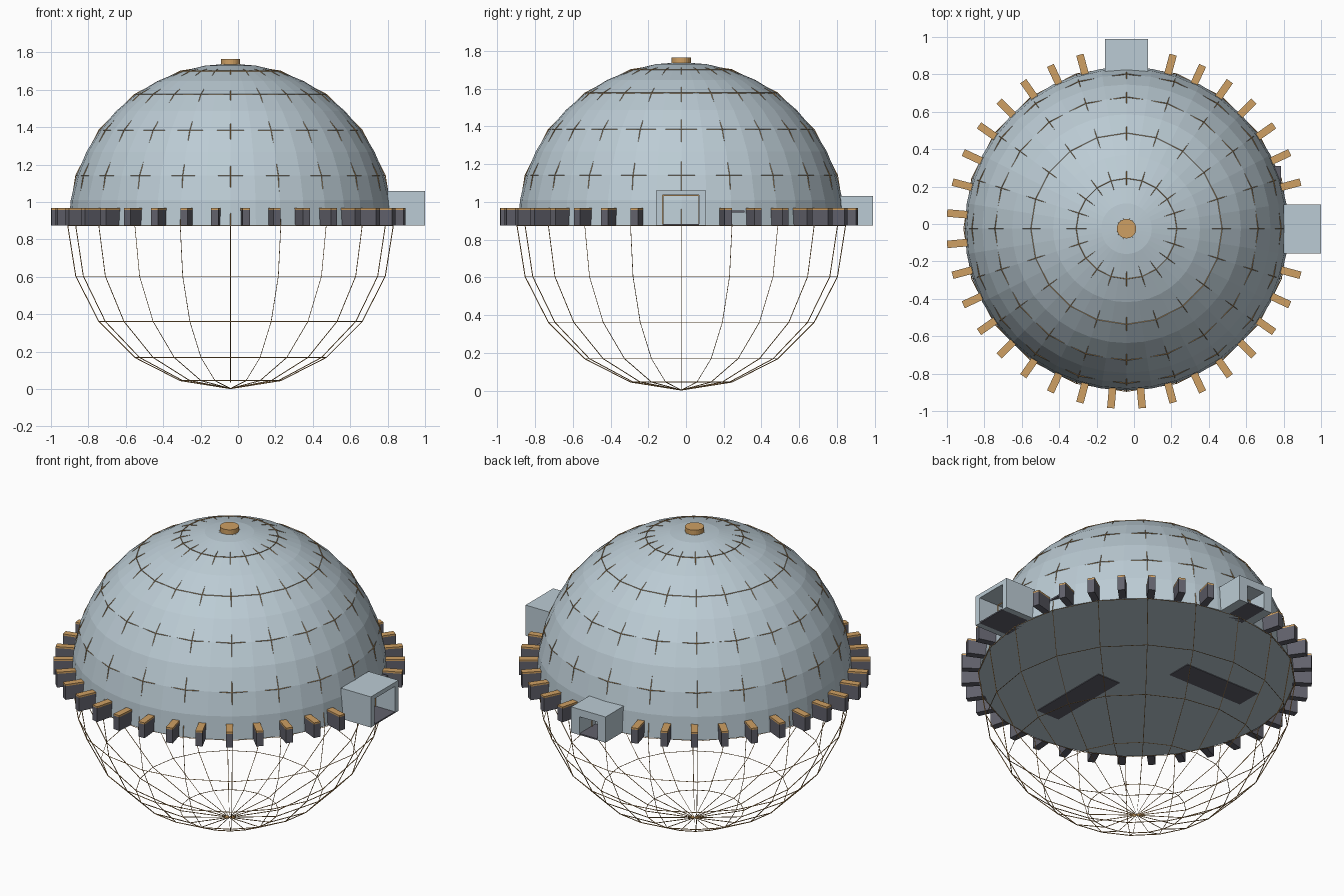
import bpy, bmesh
from math import radians
from mathutils import Matrix, Vector

cube = bpy.data.objects.get("Cube")
if cube:
    bpy.data.objects.remove(cube, do_unlink=True)

CENTRE = Vector((-0.04, -0.025, 0.8725))
BASE = 0.875


def material(name, rgb):
    m = bpy.data.materials.new(name)
    m.use_nodes = True
    m.diffuse_color = (*rgb, 1)
    m.node_tree.nodes["Principled BSDF"].inputs["Base Color"].default_value = (*rgb, 1)
    return m


SHELL = material("pale_blue_grey", (0.50, 0.60, 0.66))
COPPER = material("copper", (0.62, 0.35, 0.125))
DARK = material("dark_grey", (0.12, 0.12, 0.148))


def finish(name, bm, *mats):
    mesh = bpy.data.meshes.new(name)
    bmesh.ops.recalc_face_normals(bm, faces=bm.faces)
    bm.to_mesh(mesh)
    bm.free()
    for m in mats:
        mesh.materials.append(m)
    ob = bpy.data.objects.new(name, mesh)
    bpy.context.collection.objects.link(ob)
    return ob


def add_box(bm, lo, hi, turn=Matrix()):
    lo, hi = Vector(lo), Vector(hi)
    place = Matrix.Translation((lo + hi) / 2) @ Matrix.Diagonal((*(hi - lo), 1))
    return bmesh.ops.create_cube(bm, size=1, matrix=turn @ place)["verts"]


def box(name, lo, hi, mat):
    bm = bmesh.new()
    add_box(bm, lo, hi)
    return finish(name, bm, mat)


# Half-sphere shell closed by a flat floor
bm = bmesh.new()
bmesh.ops.create_uvsphere(bm, u_segments=40, v_segments=20, radius=0.865)
bmesh.ops.delete(bm, geom=[v for v in bm.verts if v.co.z < -0.01], context="VERTS")
bmesh.ops.contextual_create(bm, geom=[e for e in bm.edges if e.is_boundary])
bmesh.ops.translate(bm, verts=bm.verts, vec=(CENTRE.x, CENTRE.y, BASE))
finish("dome", bm, SHELL)

# Full cage of thin rods
bm = bmesh.new()
bmesh.ops.create_uvsphere(bm, u_segments=20, v_segments=10, radius=0.87)
bmesh.ops.translate(bm, verts=bm.verts, vec=CENTRE)
cage = finish("wire_cage", bm, COPPER)
wire = cage.modifiers.new("rods", "WIREFRAME")
wire.thickness = 0.005
wire.use_even_offset = False

# Cap on the crown
bm = bmesh.new()
bmesh.ops.create_cone(bm, cap_ends=True, segments=24, radius1=0.052, radius2=0.052,
                      depth=0.035, matrix=Matrix.Translation((CENTRE.x, CENTRE.y, 1.7475)))
finish("crown_cap", bm, COPPER)

# Ring of radial blocks with copper tops, left out at the two porches
bm = bmesh.new()
for angle in range(5, 360, 10):
    if angle in (5, 85, 95, 355):
        continue
    turn = Matrix.Translation((CENTRE.x, CENTRE.y, 0)) @ Matrix.Rotation(radians(angle), 4, "Z")
    add_box(bm, (0.855, -0.02, BASE), (0.963, 0.02, 0.957), turn)
    cap = add_box(bm, (0.855, -0.02, 0.957), (0.963, 0.02, 0.967), turn)
    for f in {f for v in cap for f in v.link_faces}:
        f.material_index = 1
finish("rim_blocks", bm, DARK, COPPER)


def porch(name, angle, half, door, top, lintel, inner, outer, middle):
    """Open passage: two walls, a roof and a dark floor, facing along the angle."""
    turn = Matrix.Translation(middle) @ Matrix.Rotation(radians(angle), 4, "Z")
    bm = bmesh.new()
    for lo, hi in ((-half, -door), (door, half)):
        add_box(bm, (inner, lo, BASE), (outer, hi, lintel), turn)
    add_box(bm, (inner, -half, lintel), (outer, half, top), turn)
    finish(name + "_walls", bm, SHELL)
    bm = bmesh.new()
    add_box(bm, (inner, -door, BASE), (outer, door, BASE + 0.008), turn)
    finish(name + "_floor", bm, DARK)
    # Slim copper lining around the inner doorway
    bm = bmesh.new()
    trim = 0.004
    depth = inner + 0.07
    for lo, hi in ((-door, trim - door), (door - trim, door)):
        add_box(bm, (depth, lo, BASE), (depth + trim, hi, lintel), turn)
    add_box(bm, (depth, -door, lintel - trim), (depth + trim, door, lintel), turn)
    finish(name + "_door_trim", bm, COPPER)


porch("side_porch", 0, 0.132, 0.097, 1.06, 1.035, 0.80, 1.0, (0, -0.027, 0))
porch("back_porch", 90, 0.115, 0.06, 1.03, 0.985, 0.80, 0.99, (-0.04, 0, 0))

# Dark slabs set into the underside of the floor
box("front_floor_slab", (-0.005, -0.65, BASE - 0.004), (0.145, -0.13, BASE + 0.01), DARK)
box("left_floor_slab", (-0.66, 0.115, BASE - 0.004), (-0.16, 0.265, BASE + 0.01), DARK)

# Small dark ledge showing through the shell beside the side porch
box("wall_ledge", (0.74, 0.19, 0.943), (0.785, 0.31, 0.953), DARK)
